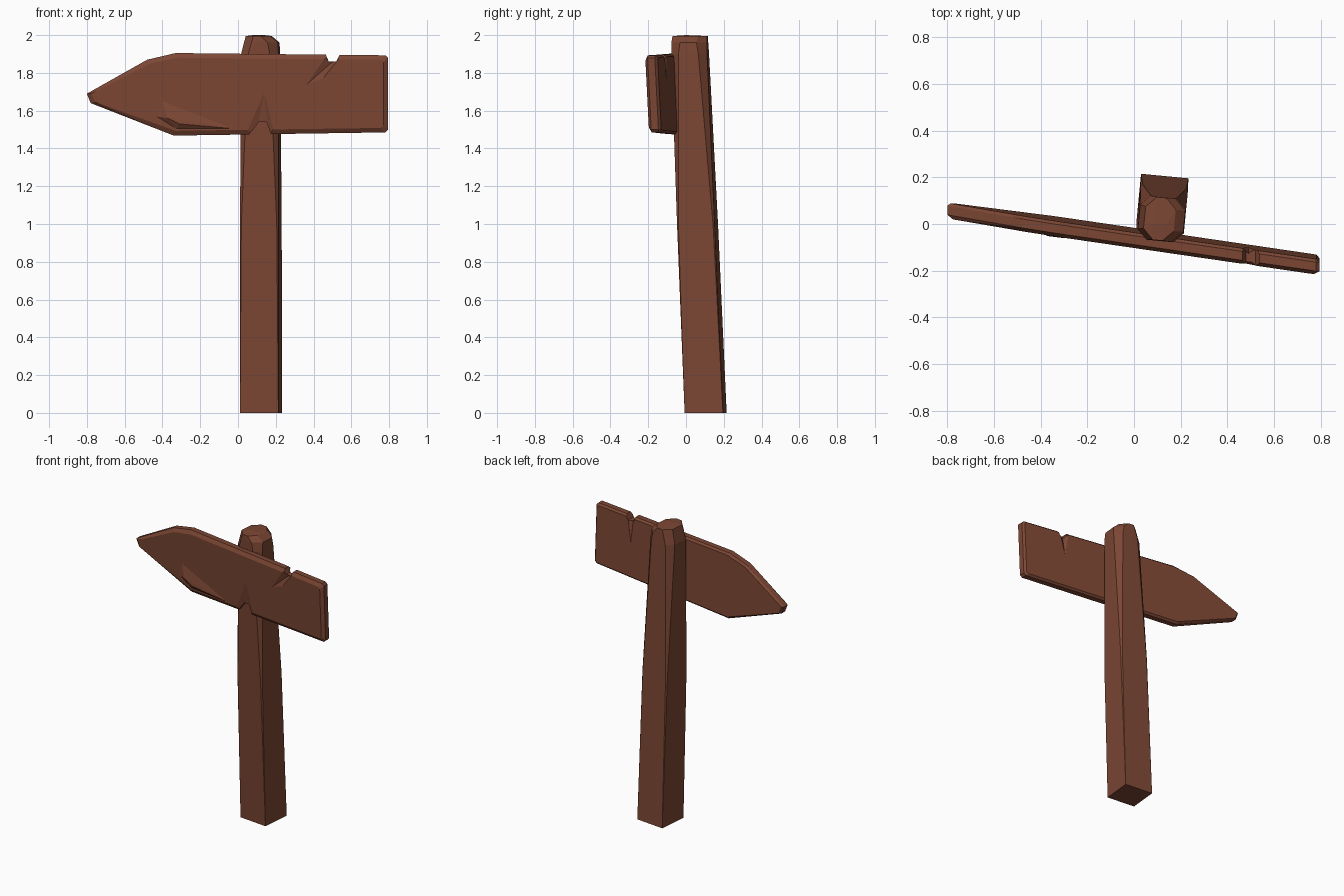
import bpy, bmesh, math
from mathutils import Vector, Matrix

if "Cube" in bpy.data.objects:
    bpy.data.objects.remove(bpy.data.objects["Cube"])

wood = bpy.data.materials.new("brown_wood")
wood.diffuse_color = (0.2, 0.062, 0.034, 1)
wood.use_nodes = True
wood.node_tree.nodes["Principled BSDF"].inputs["Base Color"].default_value = wood.diffuse_color


def hull(name, pts):
    """Flat-faced solid around a set of points."""
    bm = bmesh.new()
    for p in pts:
        bm.verts.new(p)
    res = bmesh.ops.convex_hull(bm, input=bm.verts[:])
    junk = [g for g in res["geom_interior"] + res["geom_unused"]
            if isinstance(g, bmesh.types.BMVert)]
    bmesh.ops.delete(bm, geom=list(set(junk)), context='VERTS')
    bmesh.ops.dissolve_limit(bm, angle_limit=math.radians(0.5),
                             verts=bm.verts[:], edges=bm.edges[:])
    bmesh.ops.recalc_face_normals(bm, faces=bm.faces[:])
    me = bpy.data.meshes.new(name)
    bm.to_mesh(me)
    bm.free()
    me.materials.append(wood)
    ob = bpy.data.objects.new(name, me)
    bpy.context.collection.objects.link(ob)
    return ob


def ring(z, cx, cy, hx, hy, c):
    """Square section with chamfered corners, slightly turned."""
    rot = Matrix.Rotation(math.radians(-5.5), 3, 'Z')
    pts = []
    for sx in (-1, 1):
        for sy in (-1, 1):
            for dx, dy in ((c, 0), (0, c)):
                p = rot @ Vector((sx * (hx - dx), sy * (hy - dy), 0))
                pts.append(p + Vector((cx, cy, z)))
    return pts


def board(x, v, z):
    """Board space (v = depth) to the turned, leaning board plane."""
    return Vector((x, v - 0.06 - 0.146 * x - 0.05 * (z - 1.7), z))


def prism(outline, v0, v1):
    return [board(x, v, z) for x, z in outline for v in (v0, v1)]


# post: leaning back to front, corners worn away towards the top
hull("post",
     ring(0.0, 0.122, 0.104, 0.102, 0.102, 0.0001)
     + ring(1.0, 0.121, 0.061, 0.102, 0.1, 0.008)
     + ring(1.9, 0.12, 0.022, 0.099, 0.095, 0.042)
     + ring(1.96, 0.128, 0.02, 0.088, 0.094, 0.05)
     + ring(1.995, 0.11, 0.022, 0.065, 0.092, 0.045)
     + [Vector((0.08, 0.0, 2.0)), Vector((0.14, 0.0, 2.0))])

# pointed sign board with worn edges
outline = [(-0.8, 1.69), (-0.78, 1.64), (-0.34, 1.468), (0.78, 1.485),
           (0.795, 1.5), (0.795, 1.88), (0.78, 1.893), (-0.33, 1.905),
           (-0.48, 1.87)]


def shrunk(d):
    return [(x * (1 - d / 0.8), 1.69 + (z - 1.69) * (1 - d / 0.21)) for x, z in outline]


pts = prism(outline, -0.018, 0.02)
pts += [board(x, -0.034, z) for x, z in shrunk(0.024)]
pts += [board(x, 0.033, z) for x, z in shrunk(0.012)]
sign = hull("sign_board", pts)

# chips and cracks cut into the board
crack = [(0.46, 1.88), (0.54, 1.88), (0.36, 1.735), (0.45, 1.77)]
split = [(0.46, 1.88), (0.52, 1.88), (0.49, 1.72)]
chip = [(0.03, 1.45), (0.14, 1.7), (0.2, 1.45)]
cutters = [
    hull("notch_cutter", prism([(0.455, 1.92), (0.48, 1.861), (0.52, 1.861),
                                (0.55, 1.92)], -0.1, 0.1)),
    hull("crack_cutter", prism(crack, -0.06, -0.0345) + [board(0.49, -0.016, 1.85)]),
    hull("split_cutter", prism(split, 0.0335, 0.06) + [board(0.49, 0.012, 1.87)]),
    hull("chip_cutter", prism(chip, -0.06, -0.0345)
         + [board(0.09, -0.012, 1.45), board(0.16, -0.012, 1.45)]),
    hull("base_notch_cutter", prism([(0.04, 1.45), (0.11, 1.54), (0.15, 1.54),
                                     (0.185, 1.45)], -0.1, 0.1)),
]
for c in cutters:
    c.hide_render = True
    m = sign.modifiers.new(c.name, 'BOOLEAN')
    m.operation, m.solver, m.object = 'DIFFERENCE', 'EXACT', c
bpy.context.view_layer.update()
baked = bpy.data.meshes.new_from_object(
    sign.evaluated_get(bpy.context.evaluated_depsgraph_get()))
sign.modifiers.clear()
sign.data = baked
for c in cutters:
    bpy.data.objects.remove(c)

# raised splinter on the front of the board
splinter = [(-0.41, 1.67), (-0.44, 1.57), (-0.33, 1.5), (0.03, 1.5), (-0.27, 1.58)]
hull("splinter", [board(x, -0.03, z) for x, z in splinter]
     + [board(-0.37, -0.053, 1.56), board(-0.31, -0.053, 1.53)])
